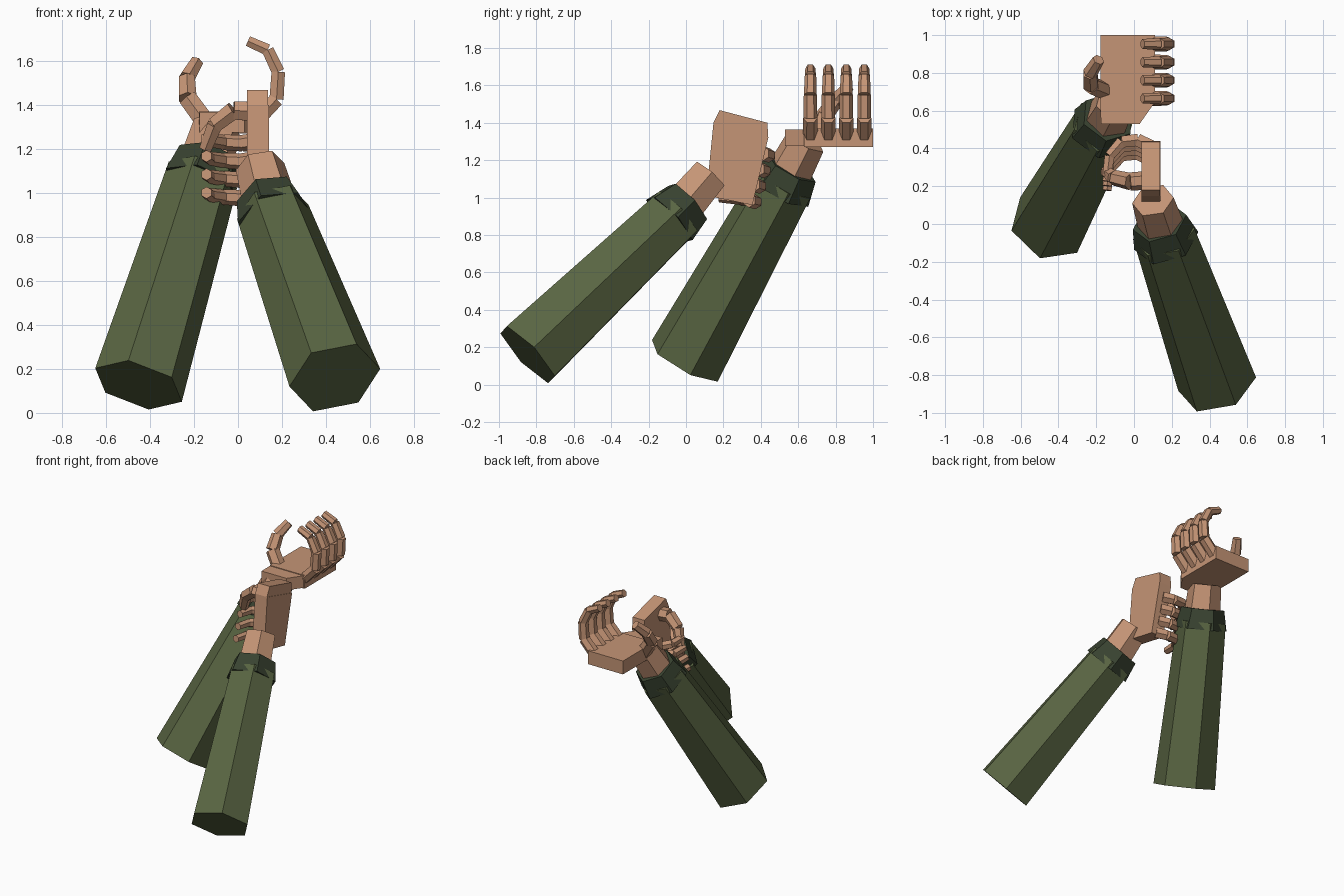
import bpy, bmesh, math
from mathutils import Vector

if "Cube" in bpy.data.objects:
    bpy.data.objects.remove(bpy.data.objects["Cube"])


def material(name, rgb):
    m = bpy.data.materials.new(name)
    m.diffuse_color = (*rgb, 1)
    m.use_nodes = True
    m.node_tree.nodes["Principled BSDF"].inputs["Base Color"].default_value = m.diffuse_color
    return m


SKIN = material("skin", (0.56, 0.30, 0.18))
SLEEVE = material("sleeve_cloth", (0.10, 0.13, 0.055))
CUFF = material("cuff_cloth", (0.04, 0.055, 0.03))


def finish(bm, name, mat):
    bmesh.ops.recalc_face_normals(bm, faces=bm.faces)
    me = bpy.data.meshes.new(name)
    bm.to_mesh(me)
    bm.free()
    me.materials.append(mat)
    ob = bpy.data.objects.new(name, me)
    bpy.context.collection.objects.link(ob)
    return ob


def add_prism(bm, a, b, ra, rb, ref, turn=0.0):
    """Six-sided tapered prism from a to b with one corner facing ref."""
    a, b = Vector(a), Vector(b)
    axis = (b - a).normalized()
    u = Vector(ref)
    u = (u - axis * u.dot(axis)).normalized()
    v = axis.cross(u)
    rings = []
    for c, r in ((a, ra), (b, rb)):
        rings.append([bm.verts.new(c + r * (u * math.cos(t) + v * math.sin(t)))
                      for t in (turn + k * math.pi / 3 for k in range(6))])
    lo, hi = rings
    for k in range(6):
        n = (k + 1) % 6
        bm.faces.new((lo[k], lo[n], hi[n], hi[k]))
    bm.faces.new(lo[::-1])
    bm.faces.new(hi)


def arm(side, base, axis, ref, wrist_end):
    base, axis = Vector(base), Vector(axis).normalized()
    parts = (("sleeve", base, base + axis * 1.13, 0.213, 0.168, 0, SLEEVE),
             ("cuff", base + axis * 1.08, base + axis * 1.22, 0.177, 0.147, 0.15, CUFF),
             ("wrist", base + axis * 1.15, wrist_end, 0.127, 0.112, 0, SKIN))
    for name, a, b, ra, rb, turn, mat in parts:
        bm = bmesh.new()
        add_prism(bm, a, b, ra, rb, ref, turn)
        finish(bm, f"{side}_{name}", mat)


def slab(name, profile, offset):
    """Palm: flat outline extruded along offset."""
    bm = bmesh.new()
    f = bm.faces.new([bm.verts.new(p) for p in profile])
    ext = bmesh.ops.extrude_face_region(bm, geom=[f])
    bmesh.ops.translate(bm, vec=offset,
                        verts=[g for g in ext["geom"] if isinstance(g, bmesh.types.BMVert)])
    finish(bm, name, SKIN)


def digit(name, pts, radii, ref):
    """Finger made of separate tapered hexagonal bones."""
    bm = bmesh.new()
    for k in range(len(pts) - 1):
        add_prism(bm, pts[k], pts[k + 1], radii[k], radii[k + 1] * 1.04, ref)
    finish(bm, name, SKIN)


# Forearms
arm("right", (0.44, -0.847, 0.16), (-0.25, 0.703, 0.668), (0.205, 0.035, 0.04), (0.10, 0.125, 1.12))
arm("left", (-0.452, -0.006, 0.127), (0.259, 0.47, 0.846), (0.2, 0.03, -0.077), (-0.095, 0.64, 1.30))

# Right palm: upright slab with a thumb-side extension
slab("right_palm", [(0.04, y, z) for y, z in
     ((0.147, 1.40), (0.44, 1.32), (0.355, 0.96), (0.108, 1.01))], (0.10, 0, 0))
slab("right_thumb_pad", [(0.04, y, z) for y, z in
     ((0.147, 1.40), (0.18, 1.467), (0.435, 1.40), (0.44, 1.32))], (0.097, 0, 0))

# Left palm: level slab, palm up
slab("left_palm", [(x, y, 1.27) for x, y in
     ((-0.178, 0.63), (0.11, 0.63), (0.11, 1.0), (-0.178, 1.0))], (0, 0, 0.10))
slab("left_thumb_pad", [(x, y, 1.275) for x, y in
     ((-0.175, 0.53), (0.03, 0.53), (0.10, 0.63), (-0.178, 0.63))], (0, 0, 0.09))

# Fingers
R = (0.040, 0.037, 0.034, 0.030, 0.026)
for i in range(4):
    y = 0.665 + 0.096 * i
    digit(f"left_finger_{i + 1}",
          [(0.08, y, 1.325), (0.175, y, 1.425), (0.183, y, 1.55), (0.135, y, 1.65), (0.045, y, 1.69)],
          R, (0, 1, 0))
    dy, z = -0.024 * i, 1.235 - 0.083 * i
    digit(f"right_finger_{i + 1}",
          [(0.09, 0.41 + dy, z), (0.02, 0.445 + dy, z - 0.01), (-0.065, 0.435 + dy, z - 0.005),
           (-0.13, 0.36 + dy, z + 0.005), (-0.143, 0.25 + dy, z + 0.015)],
          R, (0, 0, 1))

# Thumbs
T = (0.050, 0.046, 0.040, 0.031)
digit("left_thumb", [(-0.14, 0.70, 1.31), (-0.228, 0.735, 1.43), (-0.232, 0.80, 1.52), (-0.188, 0.87, 1.595)],
      T, (0, 1, 0))
digit("right_thumb", [(0.06, 0.23, 1.37), (-0.02, 0.225, 1.375), (-0.105, 0.245, 1.31), (-0.148, 0.28, 1.20)],
      T, (0, 1, 0))
